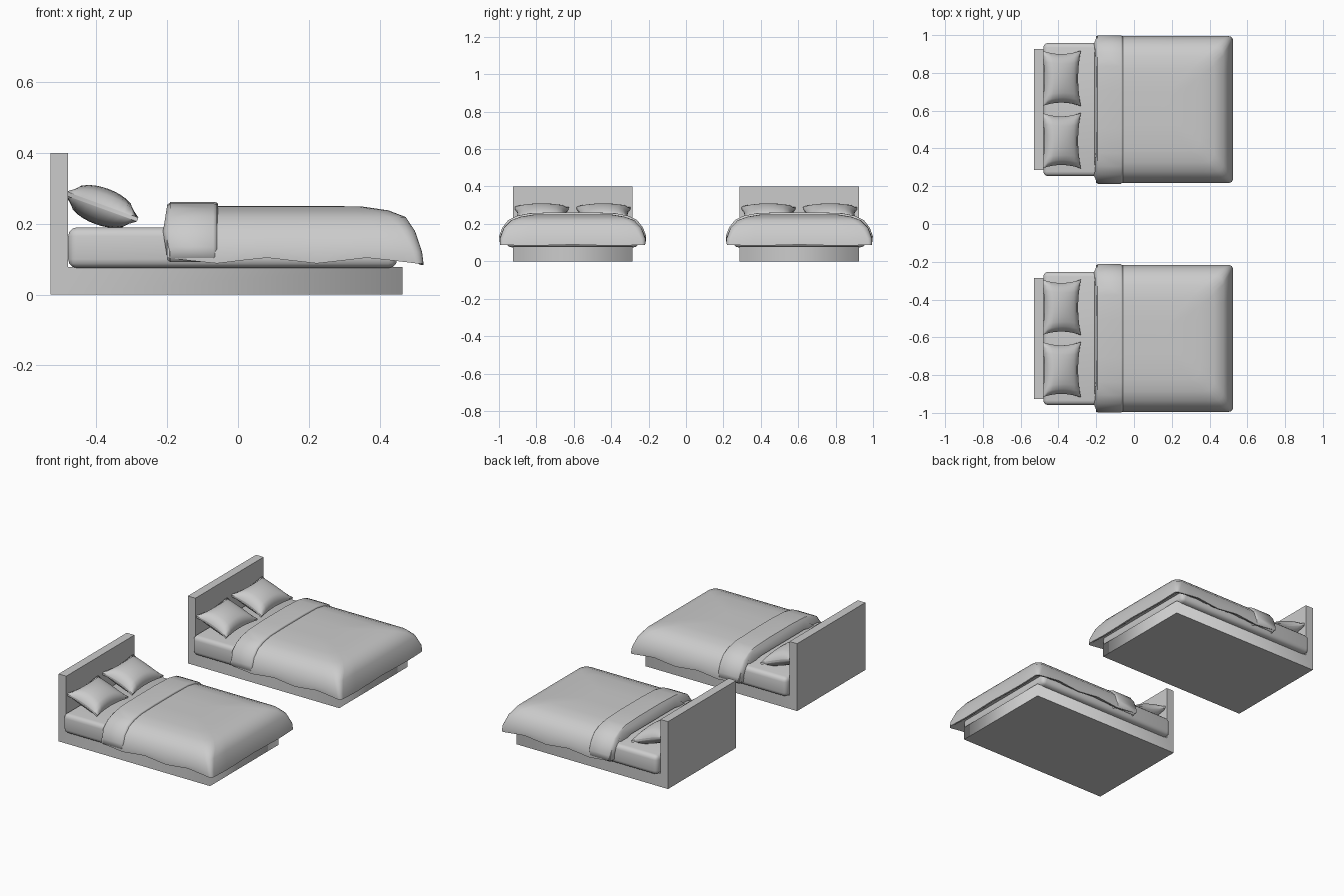
import bpy, bmesh, math
from mathutils import Matrix, Vector

if "Cube" in bpy.data.objects:
    bpy.data.objects.remove(bpy.data.objects["Cube"])

grey = bpy.data.materials.new("light_grey")
grey.use_nodes = True
grey.diffuse_color = (0.6, 0.6, 0.6, 1)
grey.node_tree.nodes["Principled BSDF"].inputs["Base Color"].default_value = (0.6, 0.6, 0.6, 1)


def finish(bm, name, angle=None):
    """Turn a bmesh into an object, smooth below the given angle."""
    bmesh.ops.recalc_face_normals(bm, faces=bm.faces)
    mesh = bpy.data.meshes.new(name)
    bm.to_mesh(mesh)
    bm.free()
    mesh.materials.append(grey)
    obj = bpy.data.objects.new(name, mesh)
    bpy.context.collection.objects.link(obj)
    if angle:
        bpy.ops.object.select_all(action="DESELECT")
        obj.select_set(True)
        bpy.context.view_layer.objects.active = obj
        bpy.ops.object.shade_smooth_by_angle(angle=math.radians(angle))
    return obj


def loft(bm, rings):
    """Skin closed rings of points and cap both ends."""
    loops = [[bm.verts.new(p) for p in ring] for ring in rings]
    n = len(loops[0])
    for a, b in zip(loops, loops[1:]):
        for i in range(n):
            j = (i + 1) % n
            bm.faces.new((a[i], a[j], b[j], b[i]))
    bm.faces.new(loops[0])
    bm.faces.new(loops[-1])


def make_frame():
    # L-shaped frame: low plinth and headboard in one piece
    profile = [(-0.53, 0), (0.465, 0), (0.465, 0.078), (-0.48, 0.078), (-0.48, 0.4), (-0.53, 0.4)]
    bm = bmesh.new()
    loft(bm, [[(x, y, z) for x, z in profile] for y in (-0.32, 0.32)])
    for f in bm.faces:
        f.smooth = True
    for e in bm.edges:
        side = [v.co.x > 0.4 for v in e.verts]
        upright = abs(e.verts[0].co.z - e.verts[1].co.z) > 0.05
        e.smooth = all(side) and upright
    return finish(bm, "bed_frame")


def make_mattress():
    bm = bmesh.new()
    bmesh.ops.create_cube(bm, size=1)
    bmesh.ops.scale(bm, vec=(0.93, 0.705, 0.115), verts=bm.verts)
    bmesh.ops.translate(bm, vec=(-0.015, 0, 0.1325), verts=bm.verts)
    bmesh.ops.bevel(bm, geom=bm.edges[:], offset=0.025, segments=3, profile=0.5, affect="EDGES")
    return finish(bm, "mattress", 40)


def blanket_ring(x1, hy, z, r, wave):
    """Outline with square head corners, rounded foot corners and a wavy hem."""
    x0, steps = -0.2, 10
    pts = []
    for i in range(steps):
        pts.append((x0 + (x1 - r - x0) * i / steps, -hy))
    for i in range(5):
        a = math.radians(-90 + 22.5 * i)
        pts.append((x1 - r + r * math.cos(a), -hy + r + r * math.sin(a)))
    for i in range(1, 6):
        pts.append((x1, (hy - r) * (i / 3 - 1)))
    pts += [(x, -y) for x, y in reversed(pts[:steps + 5])]
    return [(x, y, z + wave * (1 + math.cos((x - 0.08) * 22) + 0.4 * math.cos(y * 14))) for x, y in pts]


def make_duvet():
    levels = [  # foot x, half width, height, corner radius, hem wave
        (0.46, 0.33, 0.13, 0.02, 0),
        (0.512, 0.378, 0.088, 0.02, 0.008),
        (0.524, 0.388, 0.086, 0.02, 0.008),
        (0.520, 0.389, 0.120, 0.025, 0.003),
        (0.500, 0.368, 0.180, 0.035, 0),
        (0.474, 0.330, 0.219, 0.045, 0),
        (0.425, 0.280, 0.238, 0.05, 0),
        (0.350, 0.215, 0.249, 0.05, 0),
        (0.200, 0.080, 0.251, 0.02, 0),
    ]
    bm = bmesh.new()
    loft(bm, [blanket_ring(*lv) for lv in levels])
    return finish(bm, "duvet", 60)


def make_fold():
    # turned-back band arching over the bed
    half = [(0.375, 0.092), (0.391, 0.105), (0.393, 0.135), (0.376, 0.18),
            (0.345, 0.22), (0.30, 0.243), (0.23, 0.257), (0.10, 0.262)]
    inner = [(0.22, 0.20), (0.33, 0.18), (0.36, 0.13)]
    arch = half + [(-y, z) for y, z in reversed(half)]
    arch += [(-y, z) for y, z in reversed(inner)] + inner
    bm = bmesh.new()
    rings = []
    for x, s in ((-0.212, 0.93), (-0.205, 0.975), (-0.192, 1), (-0.07, 1), (-0.06, 0.985), (-0.057, 0.95)):
        lean = 0.012 if x < -0.2 else 0
        rings.append([(x + lean * abs(z - 0.18) / 0.08, y * s, 0.16 + (z - 0.16) * s) for y, z in arch])
    loft(bm, rings)
    return finish(bm, "duvet_fold", 50)


def make_pillow(side):
    # cushion with pinched corners, leaning on the headboard
    bm = bmesh.new()
    bmesh.ops.create_cube(bm, size=2)
    bmesh.ops.subdivide_edges(bm, edges=bm.edges[:], cuts=9, use_grid_fill=True)
    for v in bm.verts:
        u, w, h = v.co
        puff = max(0, (1 - u * u) * (1 - w * w)) ** 0.45
        x = 0.108 * u * (1 - 0.14 * (1 - w * w))
        y = 0.146 * w * (1 - 0.12 * (1 - u * u))
        v.co = Vector((x, y, h * (0.006 + 0.047 * puff)))
    place = Matrix.Translation((-0.385, side * 0.165, 0.249)) @ Matrix.Rotation(math.radians(20), 4, "Y")
    bmesh.ops.transform(bm, matrix=place, verts=bm.verts)
    return finish(bm, "pillow_left" if side > 0 else "pillow_right", 70)


# One bed at the back, a copy at the front
parts = [make_frame(), make_mattress(), make_duvet(), make_fold(), make_pillow(1), make_pillow(-1)]
for part in parts:
    twin = part.copy()
    bpy.context.collection.objects.link(twin)
    part.location.y = 0.606
    twin.location.y = -0.606
    twin.name = "front_" + part.name
    part.name = "back_" + part.name
